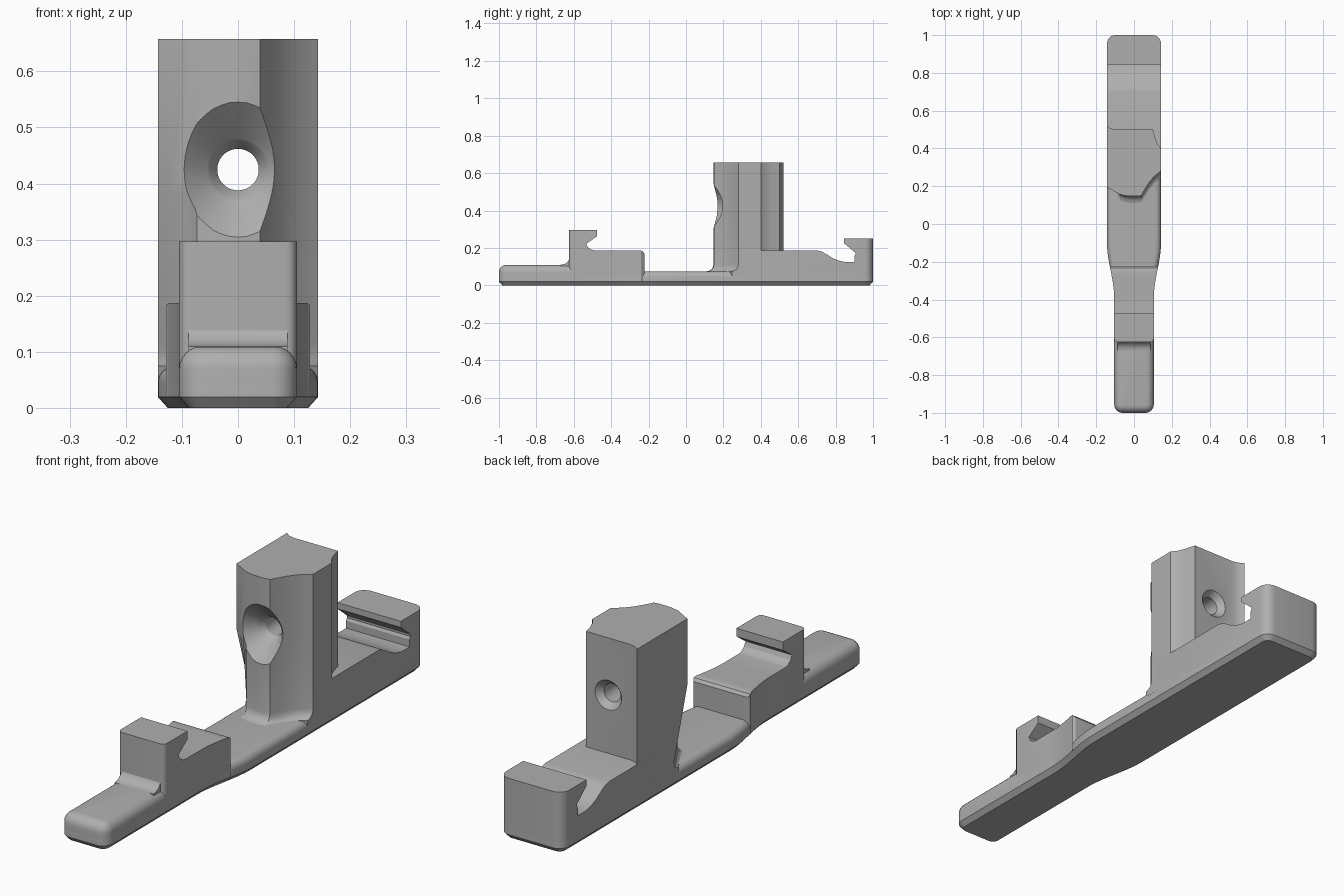
import bpy, bmesh
from math import sin, cos, pi, radians

cube = bpy.data.objects.get("Cube")
if cube:
    bpy.data.objects.remove(cube, do_unlink=True)

grey = bpy.data.materials.new("plain grey")
grey.use_nodes = True
grey.diffuse_color = (0.43, 0.43, 0.43, 1)
for node in grey.node_tree.nodes:
    if node.type == 'BSDF_PRINCIPLED':
        node.inputs["Base Color"].default_value = grey.diffuse_color


def loft(name, rings):
    """Closed solid through rings of equal point count."""
    bm = bmesh.new()
    loops = [[bm.verts.new(p) for p in ring] for ring in rings]
    n = len(loops[0])
    for a, b in zip(loops, loops[1:]):
        for i in range(n):
            j = (i + 1) % n
            bm.faces.new((a[i], a[j], b[j], b[i]))
    bm.faces.new(loops[0][::-1])
    bm.faces.new(loops[-1])
    bmesh.ops.recalc_face_normals(bm, faces=bm.faces)
    mesh = bpy.data.meshes.new(name)
    bm.to_mesh(mesh)
    bm.free()
    mesh.materials.append(grey)
    obj = bpy.data.objects.new(name, mesh)
    bpy.context.scene.collection.objects.link(obj)
    return obj


def combine(obj, tool, operation):
    """Apply a boolean and remove the tool."""
    mod = obj.modifiers.new("cut", 'BOOLEAN')
    mod.operation, mod.object, mod.solver = operation, tool, 'EXACT'
    bpy.context.view_layer.update()
    graph = bpy.context.evaluated_depsgraph_get()
    mesh = bpy.data.meshes.new_from_object(obj.evaluated_get(graph))
    obj.modifiers.clear()
    obj.data = mesh
    bpy.data.objects.remove(tool, do_unlink=True)


def half_width(y):
    t = min(max((y + 0.39) / 0.29, 0), 1)
    return 0.105 + 0.038 * t * t * (3 - 2 * t)


def outline(z, y0, y1, r0, r1, inset=0):
    """Plan outline of the bar between y0 and y1 with rounded corners."""
    side = []
    for i in range(7):
        a = i / 6 * pi / 2
        side.append((half_width(y0) - r0 + (r0 - inset) * sin(a),
                     y0 + r0 - (r0 - inset) * cos(a)))
    for i in range(13):
        y = -0.4 + i * 0.027
        if y0 + r0 < y < y1 - r1:
            side.append((half_width(y) - inset, y))
    for i in range(7):
        a = i / 6 * pi / 2
        side.append((half_width(y1) - r1 + (r1 - inset) * cos(a),
                     y1 - r1 + (r1 - inset) * sin(a)))
    return [(x, y, z) for x, y in side] + [(-x, y, z) for x, y in reversed(side)]


def rounded_slab(name, y0, y1, z0, z1, r, chamfer):
    levels = [(z0, chamfer), (z0 + 0.02, 0)]
    for i in range(7):
        a = i / 6 * pi / 2
        levels.append((z1 - r + r * sin(a), r - r * cos(a)))
    return loft(name, [outline(z, y0, y1, 0.045, 0.045, d) for z, d in levels])


def extrude_x(name, profile, w):
    return loft(name, [[(x, y, z) for y, z in profile] for x in (-w, w)])


def clip_block(name, y0, y1, r0, r1, profile):
    block = loft(name, [outline(z, y0, y1, r0, r1) for z in (0.02, 0.4)])
    combine(block, extrude_x("profile_tool", profile, 0.3), 'INTERSECT')
    return block


parts = []

# Base bar and raised front pad
parts.append(rounded_slab("base_bar", -1, 1, 0, 0.075, 0.03, 0.018))
parts.append(rounded_slab("front_pad", -1, -0.52, 0.02, 0.11, 0.04, 0))

# Fillet between pad and front hook
arc = [(-0.67 + 0.05 * sin(a), 0.16 - 0.05 * cos(a))
       for a in [i / 8 * pi / 2 for i in range(9)]]
parts.append(extrude_x("front_fillet", arc + [(-0.6, 0.16), (-0.6, 0.08), (-0.67, 0.08)], 0.088))

# Front hook block
parts.append(clip_block("front_hook", -0.625, -0.223, 0.02, 0.012, [
    (-0.7, -0.1), (-0.7, 0.297), (-0.475, 0.297), (-0.475, 0.263),
    (-0.533, 0.222), (-0.525, 0.204), (-0.505, 0.19), (-0.49, 0.187),
    (-0.245, 0.187), (-0.232, 0.183), (-0.222, 0.17), (-0.2, 0.17), (-0.2, -0.1)]))

# Rear hook block with curved trough
parts.append(clip_block("rear_hook", 0.3, 1, 0.005, 0.045, [
    (0.2, -0.1), (0.2, 0.187), (0.7, 0.187), (0.725, 0.181), (0.75, 0.167),
    (0.78, 0.148), (0.81, 0.134), (0.845, 0.126), (0.87, 0.124), (0.9, 0.125),
    (0.9, 0.155), (0.906, 0.165), (0.905, 0.175), (0.845, 0.225),
    (0.845, 0.25), (1.1, 0.25), (1.1, -0.1)]))

# Post: left front corner leans back towards the base
left_low = [(-0.143, 0.29), (-0.12, 0.25), (-0.095, 0.205), (-0.073, 0.16)]
left_high = [(-0.143, 0.195), (-0.12, 0.182), (-0.095, 0.168), (-0.073, 0.156)]
front = [(-0.045, 0.15), (-0.015, 0.147), (0.015, 0.147), (0.039, 0.15),
         (0.055, 0.18), (0.078, 0.217), (0.108, 0.253), (0.143, 0.28)]
back = [(0.143, 0.4), (0.124, 0.425), (0.112, 0.455), (0.1, 0.5),
        (-0.1, 0.5), (-0.125, 0.507), (-0.143, 0.52)]


def post_ring(z, flare):
    t = min(max((z - 0.08) / 0.31, 0), 1)
    left = [(a[0], a[1] + (b[1] - a[1]) * t) for a, b in zip(left_low, left_high)]
    ring = [(x, y - flare) for x, y in left + front] + back
    return [(x, y, z) for x, y in ring]


post = loft("post", [post_ring(z, f) for z, f in (
    (0.05, 0.035), (0.075, 0.035), (0.079, 0.021), (0.087, 0.01),
    (0.098, 0.003), (0.112, 0), (0.39, 0), (0.658, 0))])

# Screw hole, countersunk at both ends
bore = [(0.1, 0.173), (0.205, 0.055), (0.208, 0.052), (0.235, 0.037),
        (0.475, 0.037), (0.5, 0.06), (0.53, 0.088)]
drill = loft("drill_tool", [
    [(r * cos(i * pi / 24), y, 0.425 + r * sin(i * pi / 24)) for i in range(48)]
    for y, r in bore])
combine(post, drill, 'DIFFERENCE')
parts.append(post)

# Smooth curves, crisp corners
for obj in parts:
    obj.data.shade_smooth()
    obj.data.set_sharp_from_angle(angle=radians(28))
